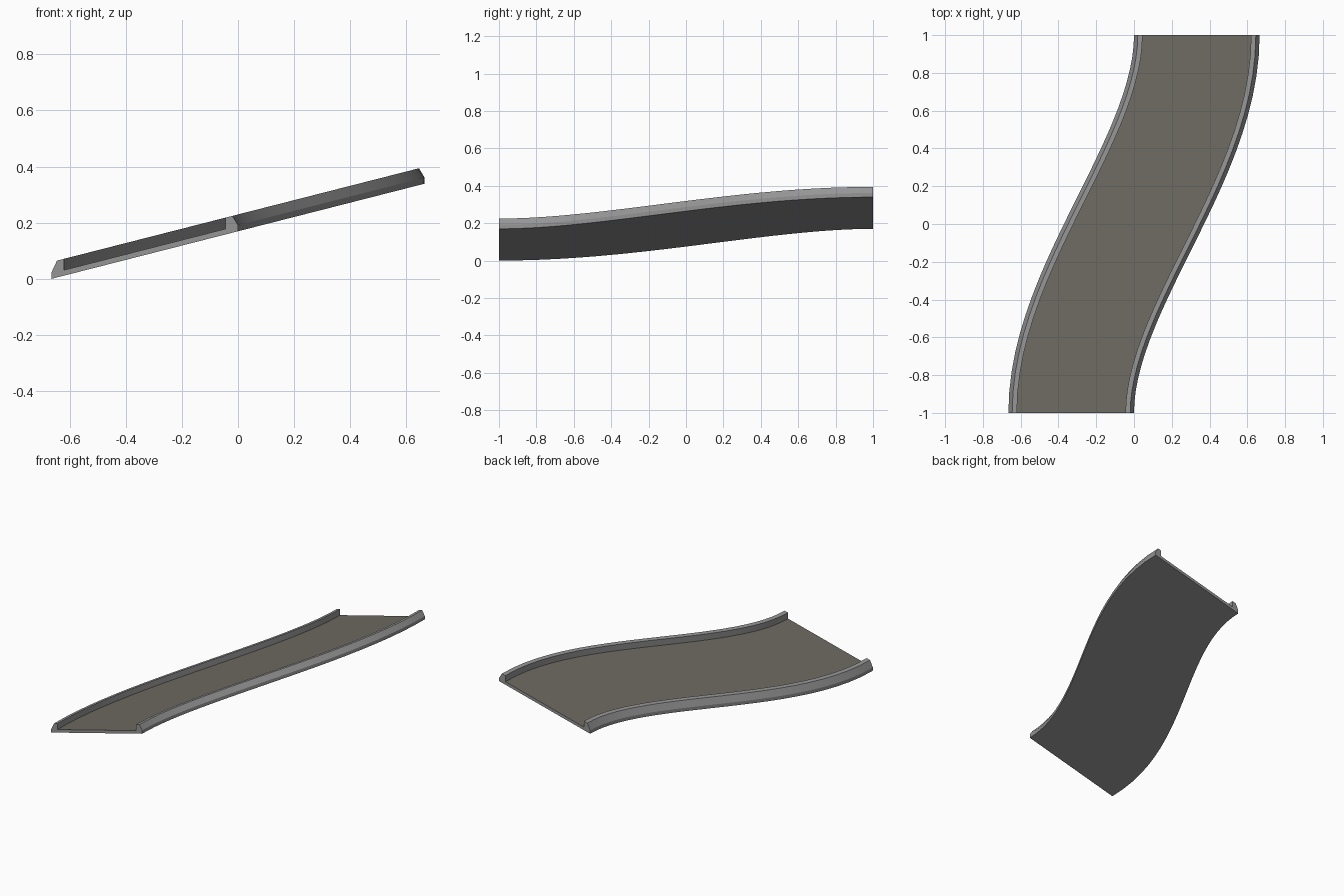
import bpy, bmesh, math

if "Cube" in bpy.data.objects:
    bpy.data.objects.remove(bpy.data.objects["Cube"])

HALF = 0.3325      # half width of the ramp
BANK = 0.255       # sideways slope of the whole piece
STEPS = 24


def material(name, rgb):
    m = bpy.data.materials.new(name)
    m.diffuse_color = (*rgb, 1)
    m.use_nodes = True
    m.node_tree.nodes["Principled BSDF"].inputs["Base Color"].default_value = m.diffuse_color
    return m


concrete = material("grey concrete", (0.30, 0.30, 0.30))
asphalt = material("warm asphalt", (0.155, 0.145, 0.12))


def place(t, u, h):
    """Point on the S-curve: t along it, u sideways, h above the banked base."""
    cx = -HALF + 2 * HALF * (3 * t * t - 2 * t ** 3)
    slope = 6 * t * (1 - t) * HALF
    n = math.hypot(1, slope)
    x, y = cx + u / n, -1 + 2 * t - u * slope / n
    return x, y, BANK * (x + 2 * HALF) + h


def sweep(name, profile, asphalt_edge=None):
    """Sweep a closed (u, h) profile along the S-curve."""
    bm = bmesh.new()
    rings = [[bm.verts.new(place(i / STEPS, u, h)) for u, h in profile]
             for i in range(STEPS + 1)]
    n = len(profile)
    for a, b in zip(rings, rings[1:]):
        for k in range(n):
            f = bm.faces.new((a[k], a[(k + 1) % n], b[(k + 1) % n], b[k]))
            f.material_index = int(k == asphalt_edge)
    bm.faces.new(rings[0])
    bm.faces.new(rings[-1])
    bmesh.ops.recalc_face_normals(bm, faces=bm.faces)
    me = bpy.data.meshes.new(name)
    bm.to_mesh(me)
    bm.free()
    me.materials.append(concrete)
    me.materials.append(asphalt)
    ob = bpy.data.objects.new(name, me)
    bpy.context.collection.objects.link(ob)
    bpy.context.view_layer.objects.active = ob
    ob.select_set(True)
    bpy.ops.object.shade_smooth_by_angle(angle=math.radians(20))
    ob.select_set(False)


# road deck: asphalt on top, concrete below
IN = HALF - 0.045
sweep("road_deck", [(-IN, 0), (IN, 0), (IN, 0.02), (-IN, 0.02)], asphalt_edge=2)

# chamfered kerbs on both sides
for name, s in (("left_kerb", -1), ("right_kerb", 1)):
    sweep(name, [(s * u, h) for u, h in (
        (IN, 0), (HALF, 0), (HALF, 0.022), (HALF - 0.02, 0.06), (IN, 0.06))])
